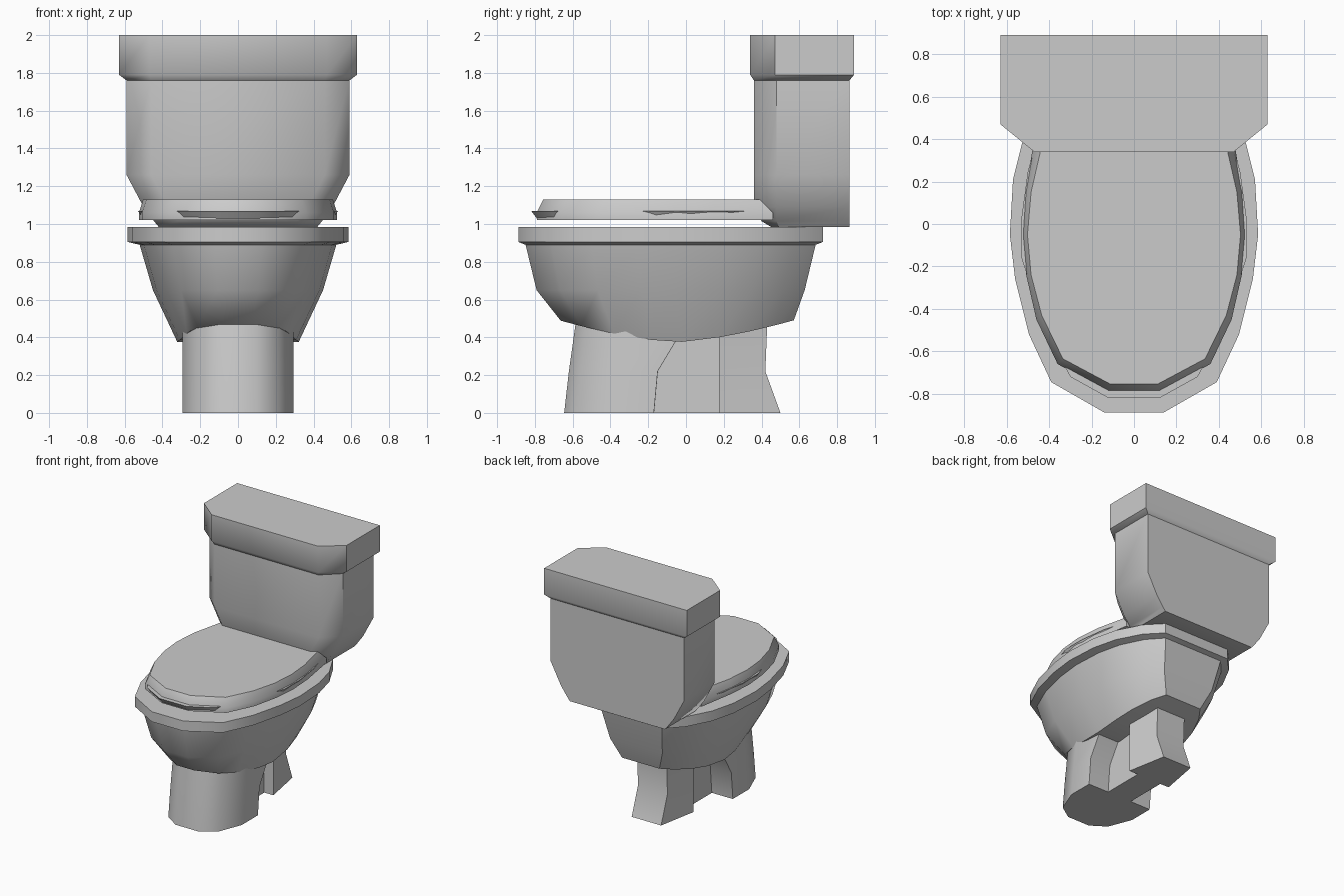
import bpy, bmesh, math

if "Cube" in bpy.data.objects:
    bpy.data.objects.remove(bpy.data.objects["Cube"])

mat = bpy.data.materials.new("plain grey")
mat.diffuse_color = (0.6, 0.6, 0.6, 1)
mat.use_nodes = True
mat.node_tree.nodes["Principled BSDF"].inputs["Base Color"].default_value = mat.diffuse_color


def loft(name, rings):
    """Skin a stack of rings; each ring is the +x half outline, front to back."""
    bm = bmesh.new()
    n = len(rings[0])
    loops = []
    for ring in rings:
        right = [bm.verts.new(p) for p in ring]
        left = [bm.verts.new((-x, y, z)) for x, y, z in ring]
        loops.append(right + left[::-1])
    m = 2 * n
    for a, b in zip(loops, loops[1:]):
        for i in range(m):
            j = (i + 1) % m
            bm.faces.new((a[i], a[j], b[j], b[i]))
    for cap in (loops[0], loops[-1]):
        if max(v.co.z for v in cap) - min(v.co.z for v in cap) < 1e-5:
            bm.faces.new(cap)
        else:  # curved cap: strips running across x
            for i in range(n - 1):
                bm.faces.new((cap[i], cap[i + 1], cap[m - 2 - i], cap[m - 1 - i]))
    bmesh.ops.recalc_face_normals(bm, faces=bm.faces)
    me = bpy.data.meshes.new(name)
    bm.to_mesh(me)
    bm.free()
    me.materials.append(mat)
    ob = bpy.data.objects.new(name, me)
    bpy.context.collection.objects.link(ob)
    bpy.ops.object.select_all(action='DESELECT')
    ob.select_set(True)
    bpy.context.view_layer.objects.active = ob
    bpy.ops.object.shade_smooth_by_angle(angle=math.radians(44))
    return ob


def at(outline, z, sx=1, sy=1, cy=-0.08, dy=0):
    """Outline scaled about (0, cy) and placed at height z (number or function of y)."""
    out = []
    for x, y in outline:
        yy = cy + (y - cy) * sy + dy
        out.append((x * sx, yy, z(yy) if callable(z) else z))
    return out


# Bowl with rim and arched underside
rim = [(.14, -.888), (.39, -.745), (.495, -.52), (.56, -.26), (.585, -.05),
       (.57, .21), (.52, .41), (.42, .6), (.3, .725)]
arch = lambda y: .375 + .115 * (abs(y + .05) / .62) ** 1.5
loft("bowl", [at(rim, arch, .55, .765, dy=.035), at(rim, .65, .77, .88),
              at(rim, .89, .89, .952), at(rim, .905), at(rim, .985)])

# Pedestal: rounded front block, narrow neck, flared rear foot
ped = []
for z, front, waist, back in ((0, -.645, -.17, .5), (.22, -.62, -.15, .42), (.47, -.585, 0, .43)):
    ped.append([(x, y, z) for x, y in (
        (.1, front), (.22, front + .08), (.295, front + .27), (.295, waist),
        (.11, waist + .001), (.11, .174), (.19, .175), (.13, back))])
loft("pedestal", ped)

# Seat, its edge undercut
seat = [(.12, -.82), (.3, -.72), (.42, -.5), (.53, -.16), (.53, .03), (.5, .25), (.44, .45)]
loft("seat", [at(seat, 1.03, .95, .96), at(seat, 1.07)])

# Seat cover
cover_low = [(.12, -.79), (.36, -.66), (.46, -.45), (.508, -.24), (.525, -.05), (.512, .15), (.46, .46)]
cover_top = [(.11, -.755), (.335, -.635), (.435, -.43), (.485, -.24), (.502, -.05), (.485, .15), (.43, .39)]
loft("seat_cover", [at(cover_low, 1.022), at(cover_low, 1.06), at(cover_top, 1.13)])

# Water tank, narrowing towards the bottom
def tank_ring(z, w, front, back=.865, cx=.13, cy=.12):
    return [(w - cx, front, z), (w, front + cy, z), (w, back, z)]


loft("tank", [tank_ring(.985, .42, .45, cy=.04), tank_ring(1.015, .445, .40, cy=.08),
              tank_ring(1.09, .5, .36), tank_ring(1.26, .59, .36), tank_ring(1.77, .59, .36)])

# Tank lid with bevelled underside
loft("tank_lid", [tank_ring(1.76, .59, .36), tank_ring(1.79, .63, .34, .89, .16, .13),
                  tank_ring(2.0, .63, .34, .89, .16, .13)])
